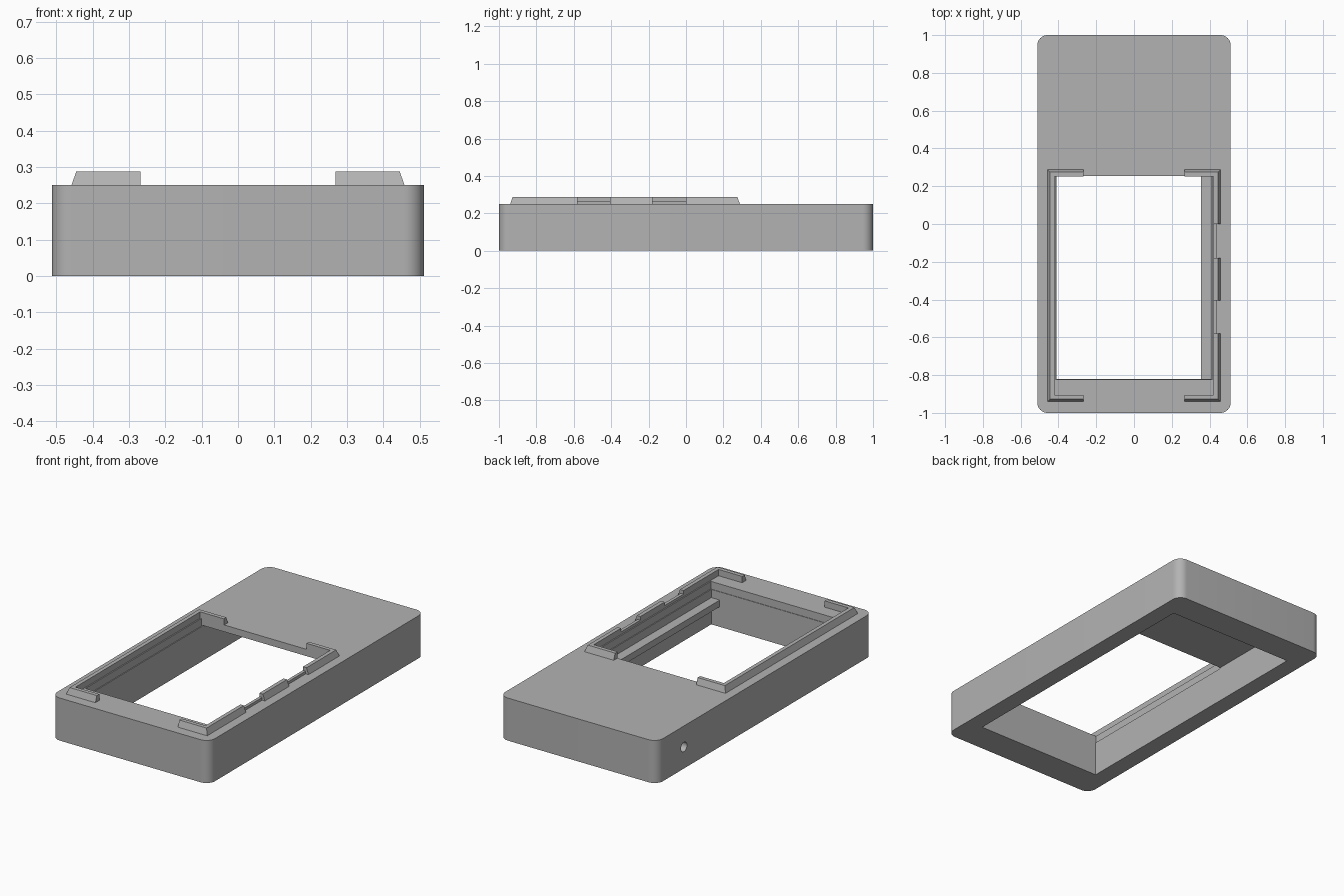
import bpy
import bmesh
import math
from mathutils import Matrix

if "Cube" in bpy.data.objects:
    bpy.data.objects.remove(bpy.data.objects["Cube"], do_unlink=True)

GREY = (0.45, 0.45, 0.45, 1)
grey = bpy.data.materials.new("plain_grey")
grey.use_nodes = True
grey.diffuse_color = GREY
grey.node_tree.nodes["Principled BSDF"].inputs["Base Color"].default_value = GREY

TOP, RIM_TOP, TAPER = 0.25, 0.287, 0.013


def finish(name, bm):
    bmesh.ops.recalc_face_normals(bm, faces=bm.faces)
    mesh = bpy.data.meshes.new(name)
    bm.to_mesh(mesh)
    bm.free()
    obj = bpy.data.objects.new(name, mesh)
    bpy.context.collection.objects.link(obj)
    mesh.materials.append(grey)
    return obj


def loft(name, low, high, z0, z1):
    """Solid between two outlines with the same number of points."""
    bm = bmesh.new()
    a = [bm.verts.new((x, y, z0)) for x, y in low]
    b = [bm.verts.new((x, y, z1)) for x, y in high]
    bm.faces.new(a)
    bm.faces.new(b)
    for i in range(len(a)):
        j = (i + 1) % len(a)
        bm.faces.new((a[i], a[j], b[j], b[i]))
    return finish(name, bm)


def rect(x0, x1, y0, y1):
    return [(x0, y0), (x1, y0), (x1, y1), (x0, y1)]


def block(name, x0, x1, y0, y1, z0, z1):
    outline = rect(x0, x1, y0, y1)
    return loft(name, outline, outline, z0, z1)


def cut(target, cutter):
    cutter.hide_render = True
    mod = target.modifiers.new("cut", "BOOLEAN")
    mod.operation, mod.solver, mod.object = "DIFFERENCE", "EXACT", cutter
    bpy.context.view_layer.objects.active = target
    bpy.ops.object.modifier_apply(modifier=mod.name)
    bpy.data.objects.remove(cutter, do_unlink=True)


# Case body with rounded upright corners
body = block("case_body", -0.512, 0.512, -1, 1, 0, TOP)
bm = bmesh.new()
bm.from_mesh(body.data)
upright = [e for e in bm.edges if abs(e.verts[0].co.z - e.verts[1].co.z) > 0.1]
bmesh.ops.bevel(bm, geom=upright, offset=0.055, segments=10, profile=0.5, affect="EDGES")
bm.to_mesh(body.data)
bm.free()

# Hollow underside, screen window and cable hole
cut(body, block("cavity_cutter", -0.41, 0.41, -0.82, 0.83, -0.1, 0.21))
cut(body, block("window_cutter", -0.415, 0.415, -0.823, 0.255, 0.205, 0.4))
bm = bmesh.new()
bmesh.ops.create_cone(bm, cap_ends=True, segments=32, radius1=0.028, radius2=0.028, depth=0.2,
                      matrix=Matrix.Translation((-0.46, 0.75, 0.127)) @ Matrix.Rotation(math.pi / 2, 4, "Y"))
cut(body, finish("hole_cutter", bm))
bpy.ops.object.select_all(action="DESELECT")
body.select_set(True)
bpy.context.view_layer.objects.active = body
bpy.ops.object.shade_smooth_by_angle(angle=math.radians(30))

# Inner support rail
block("support_rail", 0.355, 0.412, -0.822, 0.832, 0.118, 0.157)

# Raised rim: outer faces lean inwards
OUT, IN, END = 0.458, 0.422, 0.268
FRONT, BACK, WALL = -0.94, 0.288, 0.036


def left_outline(t):
    return [(-END, FRONT + t), (-OUT + t, FRONT + t), (-OUT + t, BACK - t), (-END, BACK - t),
            (-END, BACK - WALL), (-IN, BACK - WALL), (-IN, FRONT + WALL), (-END, FRONT + WALL)]


def corner_outline(t, y_out, y_stop, side):
    y_in = y_out - side * WALL
    y_out -= side * t
    return [(END, y_out), (OUT - t, y_out), (OUT - t, y_stop),
            (IN, y_stop), (IN, y_in), (END, y_in)]


loft("rim_left", left_outline(0), left_outline(TAPER), TOP, RIM_TOP)
for name, y_out, y_stop, side in (("rim_right_front", FRONT, -0.58, -1),
                                  ("rim_right_back", BACK, 0.0, 1)):
    loft(name, corner_outline(0, y_out, y_stop, side),
         corner_outline(TAPER, y_out, y_stop, side), TOP, RIM_TOP)
loft("rim_right_middle", rect(IN, OUT, -0.405, -0.18),
     rect(IN, OUT - TAPER, -0.405, -0.18), TOP, RIM_TOP)

# Low strips in the two rim notches
for name, y0, y1 in (("notch_strip_front", -0.58, -0.405), ("notch_strip_back", -0.18, 0.0)):
    block(name, IN, 0.44, y0, y1, TOP, 0.266)
